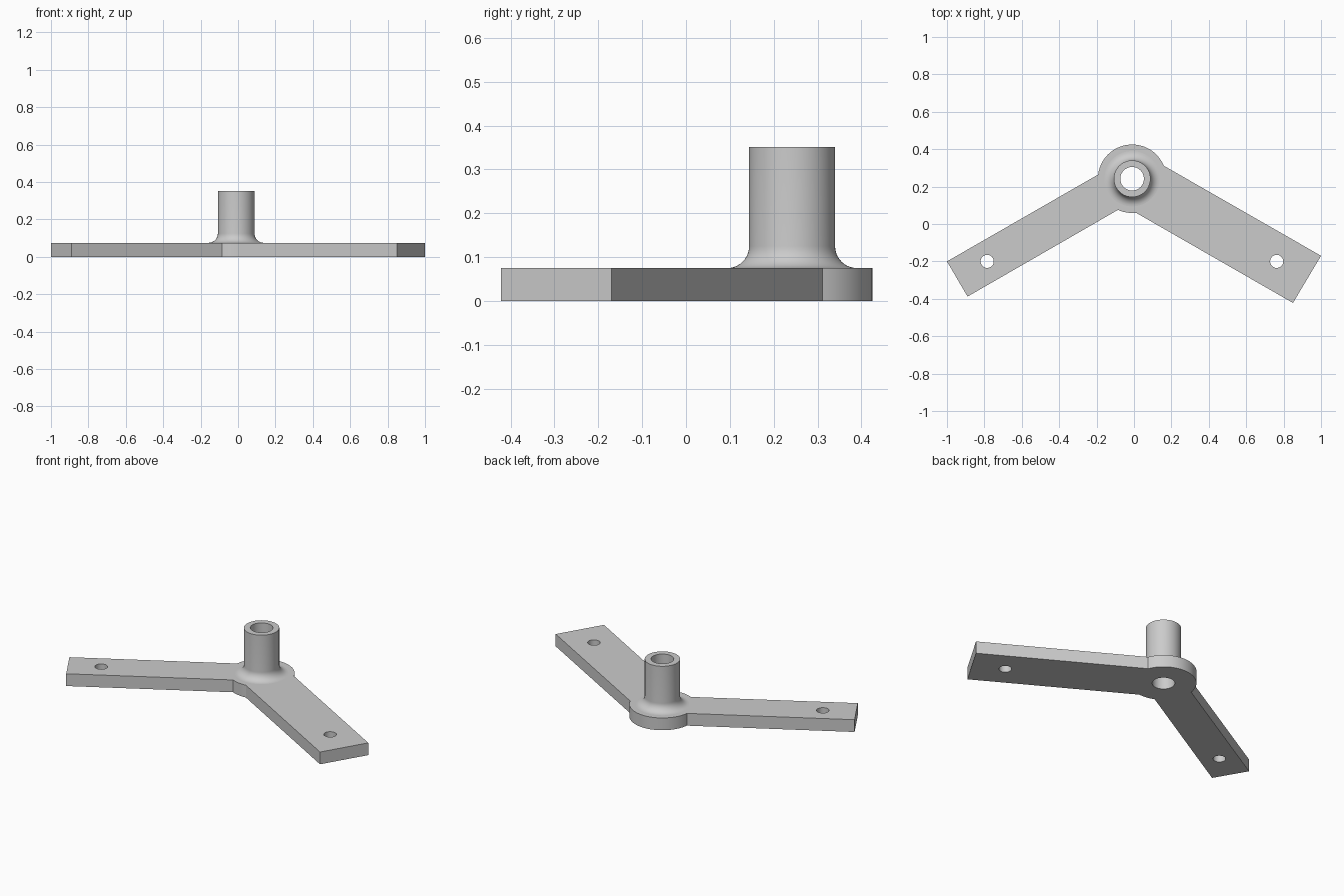
import bpy, bmesh
from math import cos, sin, pi, tau, atan2, radians

if "Cube" in bpy.data.objects:
    bpy.data.objects.remove(bpy.data.objects["Cube"], do_unlink=True)

CX, CY = -0.01, 0.242          # hub axis
HUB_R, TUBE_R, BORE_R, FILLET = 0.183, 0.098, 0.063, 0.05
PLATE_H, TUBE_H = 0.075, 0.351
HOLE_R = 0.035
SEG = 64

grey = bpy.data.materials.new("light_grey")
grey.use_nodes = True
colour = (0.6, 0.6, 0.6, 1)
grey.diffuse_color = colour
grey.node_tree.nodes["Principled BSDF"].inputs["Base Color"].default_value = colour


def finish(bm, name):
    mesh = bpy.data.meshes.new(name)
    bm.to_mesh(mesh)
    bm.free()
    mesh.materials.append(grey)
    ob = bpy.data.objects.new(name, mesh)
    bpy.context.collection.objects.link(ob)
    bpy.ops.object.select_all(action="DESELECT")
    ob.select_set(True)
    bpy.context.view_layer.objects.active = ob
    bpy.ops.object.shade_smooth_by_angle(angle=radians(30))
    return ob


def circle(x, y, r, n=SEG):
    # Clockwise, so that walls built from it face into the hole
    return [(x + r * cos(-tau * i / n), y + r * sin(-tau * i / n)) for i in range(n)]


def hub_arc(start, end, n):
    # Counter-clockwise arc of the hub between two points near its rim
    a, b = (atan2(p[1] - CY, p[0] - CX) for p in (start, end))
    b += tau if b < a else 0
    return [(CX + HUB_R * cos(a + (b - a) * i / n),
             CY + HUB_R * sin(a + (b - a) * i / n)) for i in range(n + 1)]


def loop(bm, points, z):
    verts = [bm.verts.new((x, y, z)) for x, y in points]
    edges = [bm.edges.new((v, verts[i - 1])) for i, v in enumerate(verts)]
    return verts, edges


# Plate: wide left arm, narrow right arm and the round hub in one outline
outline = [(0.85, -0.422), (1.0, -0.17)]
outline += hub_arc((0.163, 0.313), (-0.195, 0.265), 32)
outline += [(-1.0, -0.2), (-0.89, -0.388)]
outline += hub_arc((-0.085, 0.077), (0.01, 0.064), 8)
contours = [outline, circle(-0.785, -0.2, HOLE_R, 32), circle(0.763, -0.2, HOLE_R, 32)]

bm = bmesh.new()
low_edges, high_edges = [], []
for points in contours:
    low, e0 = loop(bm, points, 0)
    high, e1 = loop(bm, points, PLATE_H)
    low_edges += e0
    high_edges += e1
    for i in range(len(low)):
        bm.faces.new((low[i - 1], low[i], high[i], high[i - 1]))
# Bore opening below, fillet opening above
low_edges += loop(bm, circle(CX, CY, BORE_R), 0)[1]
high_edges += loop(bm, circle(CX, CY, TUBE_R + FILLET), PLATE_H)[1]
for edges, up in ((low_edges, -1), (high_edges, 1)):
    result = bmesh.ops.triangle_fill(bm, edges=edges, use_beauty=True)
    for f in [g for g in result["geom"] if isinstance(g, bmesh.types.BMFace)]:
        f.normal_update()
        if f.normal.z * up < 0:
            f.normal_flip()
finish(bm, "mounting_plate")

# Tube: fillet, outer wall, rim and bore, turned around the hub axis
profile = [(TUBE_R + FILLET * (1 - sin(t)), PLATE_H + FILLET * (1 - cos(t)))
           for t in (pi / 2 * i / 10 for i in range(11))]
profile += [(TUBE_R, TUBE_H), (BORE_R, TUBE_H), (BORE_R, 0)]
bm = bmesh.new()
rings = [[bm.verts.new((CX + r * cos(tau * i / SEG), CY + r * sin(tau * i / SEG), z))
          for i in range(SEG)] for r, z in profile]
for a, b in zip(rings, rings[1:]):
    for i in range(SEG):
        bm.faces.new((a[i - 1], a[i], b[i], b[i - 1]))
finish(bm, "tube_post")
